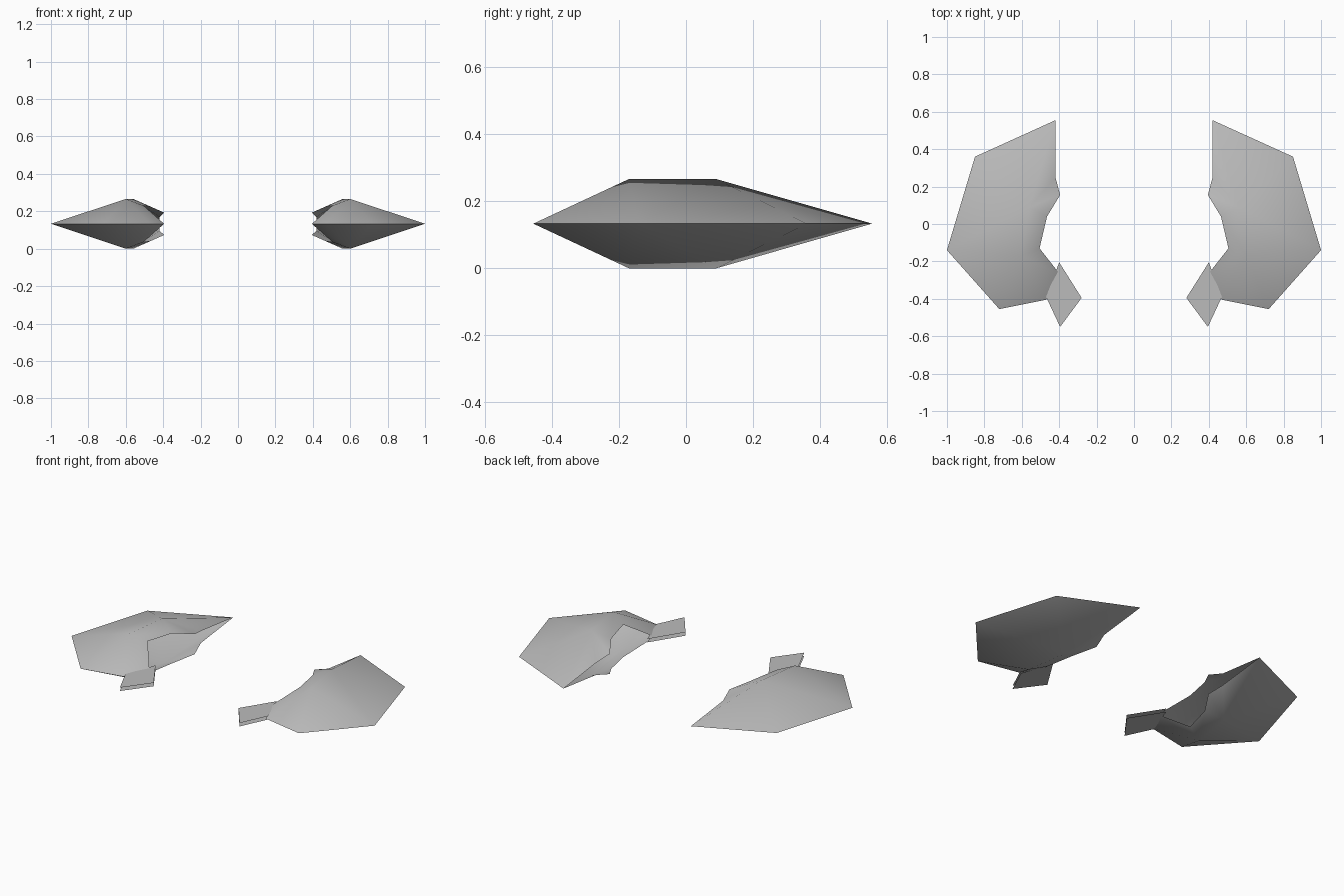
import bpy
import bmesh
import math

cube = bpy.data.objects.get("Cube")
if cube:
    bpy.data.objects.remove(cube, do_unlink=True)

MID = 0.133  # height of the rim, where upper and lower shells meet

# Single grey material
grey = bpy.data.materials.new("plain_grey")
grey.use_nodes = True
colour = (0.5, 0.5, 0.5, 1)
grey.diffuse_color = colour
grey.node_tree.nodes["Principled BSDF"].inputs["Base Color"].default_value = colour

# Rim of the upper shell, anticlockwise: x, y, height above the rim plane, ridge end
RIM = [
    (0.72, -0.455, 0, 1), (1.0, -0.14, 0, 0), (0.85, 0.36, 0, 0),
    (0.42, 0.555, 0, 0), (0.42, 0.25, 0.036, 0), (0.395, 0.155, 0.06, 0),
    (0.465, 0.04, 0.09, 1), (0.505, -0.13, 0.097, 1),
    (0.395, -0.27, 0, 1), (0.47, -0.405, 0, 1),
]
RIDGE = [(0.56, 0.09, MID), (0.60, -0.17, MID)]
FIN = [(0.28, -0.395), (0.395, -0.55), (0.47, -0.39), (0.40, -0.205)]


def add_face(bm, verts, flip):
    bm.faces.new(verts[::-1] if flip else verts)


def finish(name, bm):
    mesh = bpy.data.meshes.new(name)
    bm.to_mesh(mesh)
    bm.free()
    mesh.materials.append(grey)
    obj = bpy.data.objects.new(name, mesh)
    bpy.context.collection.objects.link(obj)
    bpy.ops.object.select_all(action='DESELECT')
    obj.select_set(True)
    bpy.context.view_layer.objects.active = obj
    bpy.ops.object.shade_smooth_by_angle(angle=math.radians(60))


def build_pod(name, side):
    """Hollow faceted shell, open along its inner lip."""
    bm = bmesh.new()
    for up in (1, -1):
        flip = side * up < 0
        rim = [bm.verts.new((side * x, y, MID + up * h)) for x, y, h, _ in RIM]
        hubs = [bm.verts.new((side * x, y, MID + up * h)) for x, y, h in RIDGE]
        for i, point in enumerate(RIM):
            hub, last = point[3], RIM[i - 1][3]
            add_face(bm, [rim[i], rim[(i + 1) % len(rim)], hubs[hub]], flip)
            if hub != last:
                add_face(bm, [rim[i], hubs[hub], hubs[last]], flip)
    bmesh.ops.remove_doubles(bm, verts=bm.verts, dist=0.001)
    finish(name, bm)


def build_fin(name, side):
    """Pair of thin parallel sheets at the front inner corner."""
    bm = bmesh.new()
    for up in (1, -1):
        verts = [bm.verts.new((side * x, y, MID + up * 0.01)) for x, y in FIN]
        add_face(bm, verts, side * up < 0)
    finish(name, bm)


for label, side in (("left", 1), ("right", -1)):
    build_pod(label + "_pod", side)
    build_fin(label + "_fin", side)
